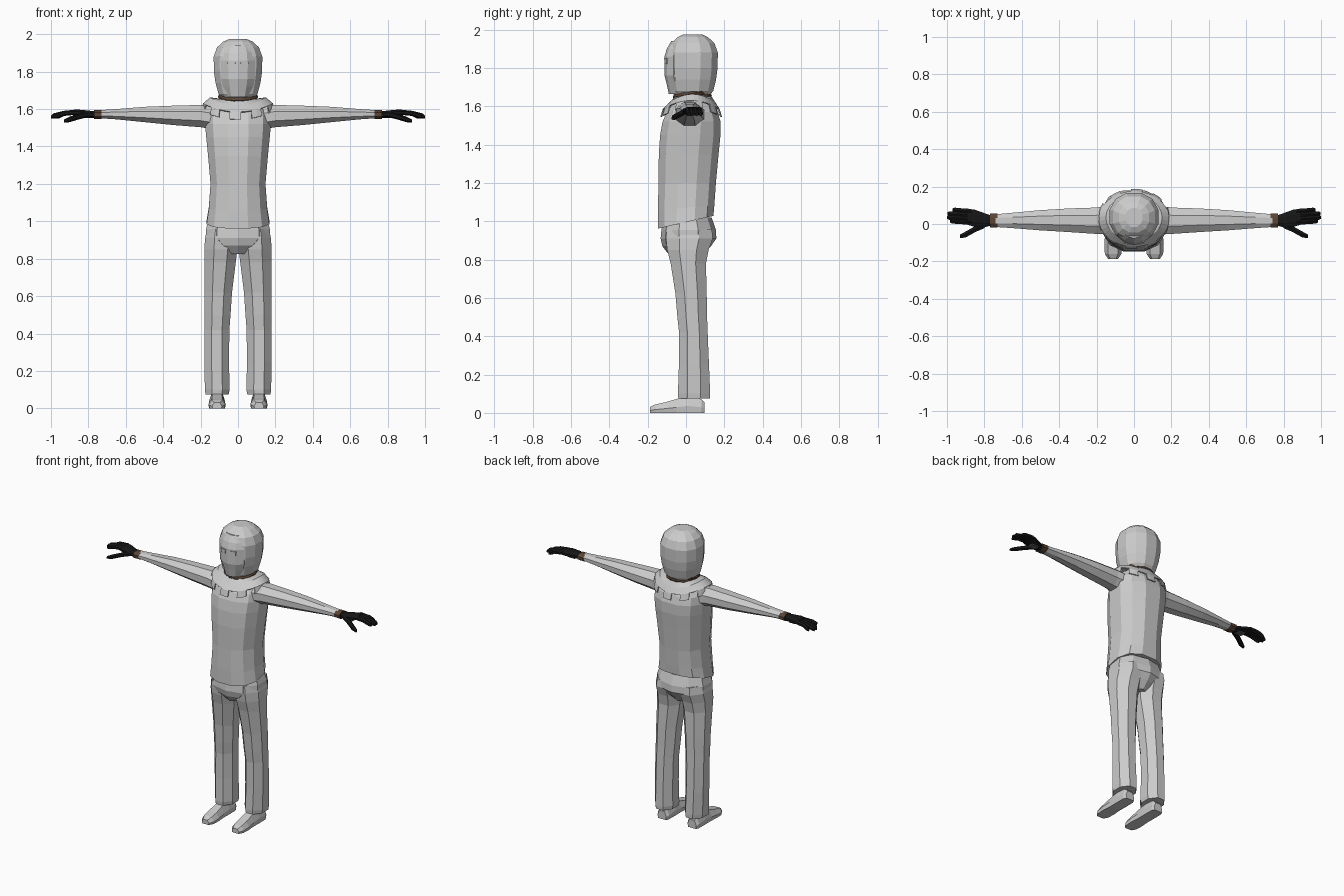
import bpy, bmesh, math
from mathutils import Vector

if "Cube" in bpy.data.objects:
    bpy.data.objects.remove(bpy.data.objects["Cube"])


def material(name, rgb):
    m = bpy.data.materials.new(name)
    m.diffuse_color = (*rgb, 1)
    m.use_nodes = True
    m.node_tree.nodes["Principled BSDF"].inputs["Base Color"].default_value = m.diffuse_color
    return m


CLOTH = material("grey cloth", (0.6, 0.6, 0.6))
BLACK = material("black glove", (0.008, 0.008, 0.008))
PALM = material("palm grey", (0.12, 0.12, 0.12))
BROWN = material("brown wrap", (0.10, 0.058, 0.036))


def make(name, verts, faces, mat):
    bm = bmesh.new()
    vs = [bm.verts.new(v) for v in verts]
    for f in faces:
        bm.faces.new([vs[i] for i in f])
    bmesh.ops.recalc_face_normals(bm, faces=bm.faces)
    me = bpy.data.meshes.new(name)
    bm.to_mesh(me)
    bm.free()
    me.materials.append(mat)
    ob = bpy.data.objects.new(name, me)
    bpy.context.collection.objects.link(ob)
    return ob


def oval(axis, pos, a0, a1, b0, b1, n=8, p=1.0, tilt=0.0):
    """Polygon across an axis that fills the box a0..a1, b0..b1."""
    pts = []
    for i in range(n):
        t = 2 * math.pi * (i + 0.5) / n
        c, s = (math.copysign(abs(f / math.cos(math.pi / n)) ** p, f)
                for f in (math.cos(t), math.sin(t)))
        a = (a0 + a1) / 2 + c * (a1 - a0) / 2
        b = (b0 + b1) / 2 + s * (b1 - b0) / 2
        pts.append({"x": (pos, a, b), "y": (a, pos, b),
                    "z": (a, b, pos + tilt * b)}[axis])
    return pts


def loft(name, rings, mat, side=1):
    n = len(rings[0])
    verts = [(v[0] * side, v[1], v[2]) for r in rings for v in r]
    faces = [[k * n + i, k * n + (i + 1) % n, (k + 1) * n + (i + 1) % n, (k + 1) * n + i]
             for k in range(len(rings) - 1) for i in range(n)]
    faces += [list(range(n)), [len(verts) - n + i for i in range(n)]]
    return make(name, verts, faces, mat)


def finger(name, pts, w, h, mat, side):
    rings = []
    for k, (x, y, z) in enumerate(pts):
        f = 0.6 if k == len(pts) - 1 else 1
        rings.append(oval("x", x, y - w * f, y + w * f, z - h * f, z + h * f, 6))
    loft(name, rings, mat, side)


def plate(name, centre, size, rot_z, mat):
    bpy.ops.mesh.primitive_cube_add(size=1, location=centre, rotation=(0, 0, rot_z))
    ob = bpy.context.object
    ob.name = name
    ob.scale = size
    ob.data.materials.append(mat)


# Tunic: z, half width, front, back, hem tilt
tunic = [(1.0, .145, -.125, .12, .23), (0.995, .168, -.147, .143, .23),
         (1.07, .156, -.147, .148, .1), (1.2, .147, -.143, .156, 0),
         (1.35, .160, -.142, .17, 0), (1.45, .170, -.135, .18, 0),
         (1.52, .176, -.122, .18, 0), (1.57, .172, -.10, .165, 0),
         (1.61, .145, -.07, .145, 0), (1.635, .11, -.05, .13, 0), (1.66, .085, -.04, .115, 0)]
loft("tunic", [oval("z", z, -w, w, f, b, 12, .85, t) for z, w, f, b, t in tunic], CLOTH)

# Ragged shoulder cape: rings of points, last row kept only as separate tabs
N = 40
verts, faces = [], []
for z, w, f, b in [(1.655, .095, -.055, .13), (1.618, .15, -.088, .155),
                   (1.585, .188, -.122, .176), (1.545, .196, -.134, .188)]:
    for i in range(N):
        t = 2 * math.pi * (i + .5) / N
        c, s = math.cos(t), math.sin(t)
        verts.append((w * c, (f + b) / 2 + (b - f) / 2 * s, z + .045 * c * c * (z < 1.64)))
for k in range(3):
    for i in range(N):
        if k < 2 or i % 4 in (0, 1):
            j = (i + 1) % N
            faces.append([k * N + i, k * N + j, (k + 1) * N + j, (k + 1) * N + i])
cape = make("shoulder_cape", verts, faces, CLOTH)
cape.modifiers.new("thickness", "SOLIDIFY").thickness = .006

# Trouser seat
seat = [(.825, .045, -.085, .085), (.87, .12, -.118, .125), (.91, .172, -.126, .152),
        (.955, .172, -.122, .15), (1.02, .152, -.11, .128)]
loft("trouser_seat", [oval("z", z, -w, w, f, b, 10, .9) for z, w, f, b in seat], CLOTH)

# Head: hood, face mask, eyes
hood = [(1.65, .08, -.055, .12), (1.68, .104, -.075, .142), (1.74, .12, -.085, .157),
        (1.80, .129, -.09, .165), (1.88, .130, -.09, .166), (1.93, .112, -.075, .148),
        (1.96, .08, -.045, .115), (1.975, .045, -.015, .085)]
loft("hood", [oval("z", z, -w, w, f, b, 12, .9) for z, w, f, b in hood], CLOTH)
face = [(-.09, -.066), (-.05, -.1), (0, -.112), (.05, -.1), (.09, -.066), (.085, 0), (-.085, 0)]
mask = [(1.665, .72, .022), (1.72, .9, .010), (1.76, 1, 0), (1.86, 1, 0), (1.90, .95, .012),
        (1.94, .8, .035)]
loft("face_mask", [[(x * s, y + d, z) for x, y in face] for z, s, d in mask], CLOTH)
for s in (-1, 1):
    plate("eye", (s * .036, -.1025, 1.832), (.036, .009, .022), s * .236, CLOTH)
    plate("eyelid", (s * .036, -.104, 1.846), (.044, .009, .007), s * .236, CLOTH)

# Neck wraps
for z, r in ((1.637, .088), (1.667, .090)):
    bpy.ops.mesh.primitive_torus_add(major_segments=14, minor_segments=6, major_radius=r,
                                     minor_radius=.018, location=(0, .034, z),
                                     rotation=(.2, 0, 0))
    bpy.context.object.name = "neck_wrap"
    bpy.context.object.data.materials.append(BROWN)

# Paired limbs
leg = [(.075, .050, .174, -.04, .125), (.10, .045, .177, -.042, .126),
       (.25, .048, .18, -.037, .12), (.42, .046, .18, -.036, .113), (.50, .04, .18, -.045, .11),
       (.62, .032, .18, -.055, .108), (.78, .012, .18, -.08, .104), (.85, .003, .18, -.098, .118),
       (.91, .003, .176, -.105, .14), (.96, .01, .165, -.10, .135)]
arm = [(.12, -.055, .10, 1.49, 1.61), (.2, -.053, .088, 1.503, 1.622),
       (.35, -.043, .083, 1.515, 1.618), (.5, -.034, .074, 1.53, 1.612),
       (.65, -.022, .06, 1.545, 1.6), (.74, -.016, .052, 1.551, 1.594)]
palm = [(.765, -.008, .046, 1.552, 1.588), (.80, -.018, .058, 1.553, 1.592),
        (.85, -.016, .076, 1.562, 1.597), (.89, -.004, .082, 1.568, 1.596)]
shoe = [(.097, .032, .055), (.08, .042, .072), (.01, .043, .092), (-.05, .042, .072),
        (-.11, .047, .055), (-.16, .044, .044), (-.188, .026, .03)]
profile = [(-.9, 0), (.9, 0), (1, .4), (.6, 1), (-.6, 1), (-1, .4)]
for side, tag in ((-1, "right"), (1, "left")):
    loft(tag + "_trouser_leg", [oval("z", z, *r) for z, *r in leg], CLOTH, side)
    loft(tag + "_shoe", [[(.112 + w * a, y, h * b) for a, b in profile]
                         for y, w, h in shoe], CLOTH, side)
    loft(tag + "_sleeve", [oval("x", x, *r) for x, *r in arm], CLOTH, side)
    loft(tag + "_wrist_wrap", [oval("x", x, -.02, .056, 1.548, 1.594) for x in (.73, .77)],
         BROWN, side)
    loft(tag + "_glove_palm", [oval("x", x, *r) for x, *r in palm], BLACK, side)
    plate(tag + "_palm_patch", (side * .825, .025, 1.556), (.05, .04, .008), 0, PALM)
    for i, tip in enumerate((.985, 1.0, .998, .97)):
        y = .008 + i * .02
        finger(tag + "_finger", [(.87, y, 1.583), (.93, y + .004, 1.577), (tip - .012, y + .007, 1.563),
                                 (tip, y + .008, 1.557)], .0125, .012, BLACK, side)
    finger(tag + "_thumb", [(.80, -.006, 1.572), (.85, -.028, 1.56), (.90, -.056, 1.545),
                            (.93, -.066, 1.536)], .016, .013, BLACK, side)
